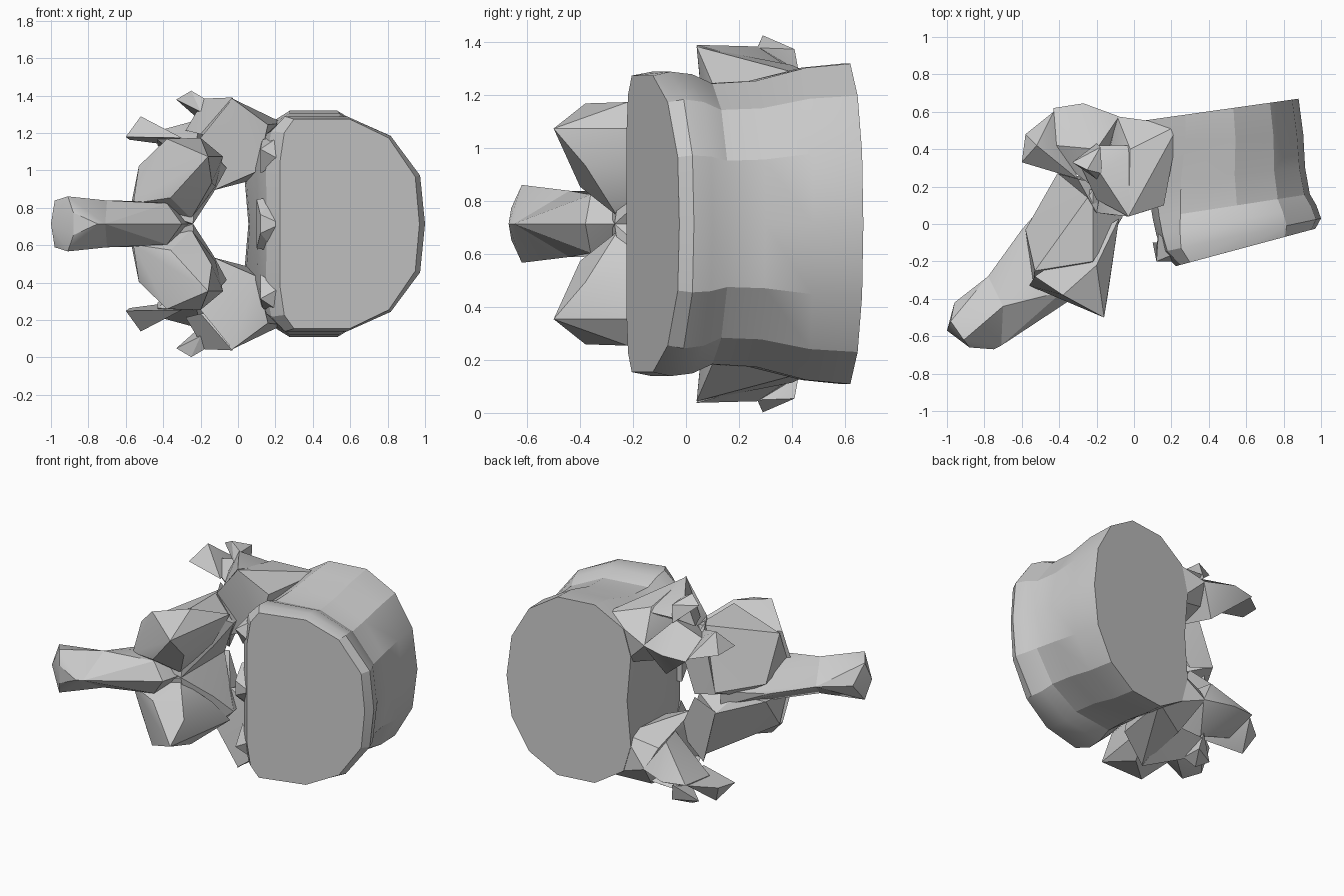
import bpy, bmesh, math
from mathutils import Vector

old = bpy.data.objects.get("Cube")
if old:
    bpy.data.objects.remove(old, do_unlink=True)

MID = 0.714  # height of the symmetry plane

bone = bpy.data.materials.new("bone_grey")
bone.use_nodes = True
bone.diffuse_color = (0.6, 0.6, 0.6, 1)
bone.node_tree.nodes["Principled BSDF"].inputs["Base Color"].default_value = (0.6, 0.6, 0.6, 1)


def finish(bm, name):
    bmesh.ops.recalc_face_normals(bm, faces=bm.faces[:])
    mesh = bpy.data.meshes.new(name)
    bm.to_mesh(mesh)
    bm.free()
    mesh.materials.append(bone)
    ob = bpy.data.objects.new(name, mesh)
    ob.location.z = MID
    bpy.context.collection.objects.link(ob)
    bpy.ops.object.select_all(action="DESELECT")
    ob.select_set(True)
    bpy.context.view_layer.objects.active = ob
    bpy.ops.object.shade_smooth_by_angle(angle=math.radians(25))
    return ob


def hull(name, points):
    """Faceted lump of bone around a few landmark points."""
    bm = bmesh.new()
    for p in points:
        bm.verts.new(p)
    res = bmesh.ops.convex_hull(bm, input=bm.verts[:])
    inner = [g for g in res["geom_interior"] if isinstance(g, bmesh.types.BMVert)]
    bmesh.ops.delete(bm, geom=inner, context="VERTS")
    return finish(bm, name)


def flip(points):
    return [(x, y, -z) for x, y, z in points]


def paired(name, points):
    hull("upper_" + name, points)
    hull("lower_" + name, flip(points))


def central(name, points):
    hull(name, points + flip([p for p in points if p[2]]))


# Drum-shaped body: D-shaped rings lofted from the front cap to the back cap
FRONT = [(0, 0), (0, .6), (.03, .87), (.1, 1), (.5, 1), (.78, .82), (.97, .45), (1, 0)]
BACK = [(.03, 0), (0, .5), (.06, .8), (.29, 1), (.59, 1), (.82, .8), (.96, .45), (1, 0)]
RINGS = [  # left edge, right edge, half height, blend to back shape
    ((.225, -.225), (.97, -.025), .56, 0),
    ((.15, -.15), (1.0, .03), .575, .1),
    ((.12, -.06), (.975, .1), .565, .25),
    ((.10, .03), (.94, .16), .53, .4),
    ((.07, .22), (.915, .3), .54, .6),
    ((.04, .42), (.905, .48), .59, .9),
    ((.03, .55), (.88, .67), .605, 1),
]
bm = bmesh.new()
loops = []
for left, right, half, t in RINGS:
    a, b = Vector(left), Vector(right)
    ring = []
    for f, k in zip(FRONT, BACK):
        u, w = Vector(f).lerp(Vector(k), t)
        p = a.lerp(b, u)
        ring.append((p.x, p.y, w * half))
    ring += flip(ring[-2:0:-1])
    loops.append([bm.verts.new(p) for p in ring])
for r0, r1 in zip(loops, loops[1:]):
    for i in range(len(r0)):
        j = (i + 1) % len(r0)
        bm.faces.new((r0[i], r0[j], r1[j], r1[i]))
bm.faces.new(loops[0])
bm.faces.new(loops[-1])
finish(bm, "vertebral_body")

# Small ridges on the canal side of the front rim
central("rim_ridge", [(.23, -.2, 0), (.1, -.1, .13), (.12, -.2, .05), (.2, -.1, .15)])
paired("rim_ridge", [(.23, -.2, .34), (.12, -.2, .4), (.12, -.12, .27), (.13, -.05, .45), (.24, -.15, .48)])

# Pedicles joining the body to the arch
paired("pedicle", [
    (.16, .1, .53), (.24, .53, .54), (.1, .53, .24), (.1, .08, .28), (0, .555, .42),
    (-.03, .04, .67), (-.02, .4, .6), (0, .12, .235), (-.13, .1, .18), (-.13, .48, .3),
    (-.2, .06, .46), (-.09, .575, .42)])

# Outward side processes
paired("side_process", [
    (-.03, .04, .676), (-.18, .27, .67), (-.2, .42, .58), (-.2, .13, .48),
    (.03, .42, .57), (-.05, .1, .45), (-.28, .3, .5)])
paired("side_process_tip", [
    (-.25, .29, .712), (-.33, .33, .665), (-.18, .41, .66), (-.2, .43, .55),
    (-.17, .27, .665), (-.2, .24, .6)])

# Rear facing joint processes with a pointed knob
paired("rear_joint", [
    (-.43, .62, .42), (-.27, .645, .43), (-.08, .575, .42), (-.22, .2, .46), (-.13, .3, .25),
    (-.2, .5, .23), (-.2, .4, .56), (-.43, .36, .45), (-.42, .42, .5)])
paired("rear_joint_knob", [
    (-.6, .33, .465), (-.58, .48, .45), (-.52, .42, .575), (-.43, .42, .52),
    (-.43, .6, .43), (-.3, .24, .46)])

# Plates of the arch closing the canal, and the bars tying them to the pedicles
paired("arch_plate", [
    (-.24, .2, 0), (-.24, -.27, 0), (-.41, .27, .07), (-.58, -.03, .06), (-.54, -.32, .1),
    (-.13, -.08, .17), (-.06, .04, .3), (-.22, .18, .45), (-.53, -.25, .31),
    (-.22, -.2, .45), (-.45, .1, 0)])
paired("arch_bar", [
    (-.24, .25, .01), (-.41, .27, .06), (-.13, .1, .17), (-.09, .2, .3),
    (-.3, .24, .44), (-.2, .06, .46), (-.06, .04, .3)])

# Forward facing joint processes
paired("front_joint", [
    (-.16, -.5, .36), (-.38, -.38, .455), (-.2, -.22, .46), (-.12, -.1, .2), (-.14, -.38, .22),
    (-.53, -.28, .31), (-.36, -.4, .14), (-.25, -.26, .03), (-.56, -.33, .11), (-.08, .03, .36)])

# Long spine with a diamond section, wide at the tip
NECK = [(-.78, -.28, 0), (-.7, -.44, .125), (-.71, -.65, 0)]
central("spine_tip", NECK + [
    (-1, -.57, 0), (-.96, -.42, 0), (-.98, -.52, .125), (-.91, -.62, .147),
    (-.88, -.66, .06), (-.75, -.67, 0)])
central("spine_root", NECK + [
    (-.6, -.03, 0), (-.57, -.28, .115), (-.48, -.47, 0), (-.4, .2, .05),
    (-.24, -.15, 0), (-.3, -.38, 0), (-.38, -.36, .11), (-.35, -.1, .12)])
